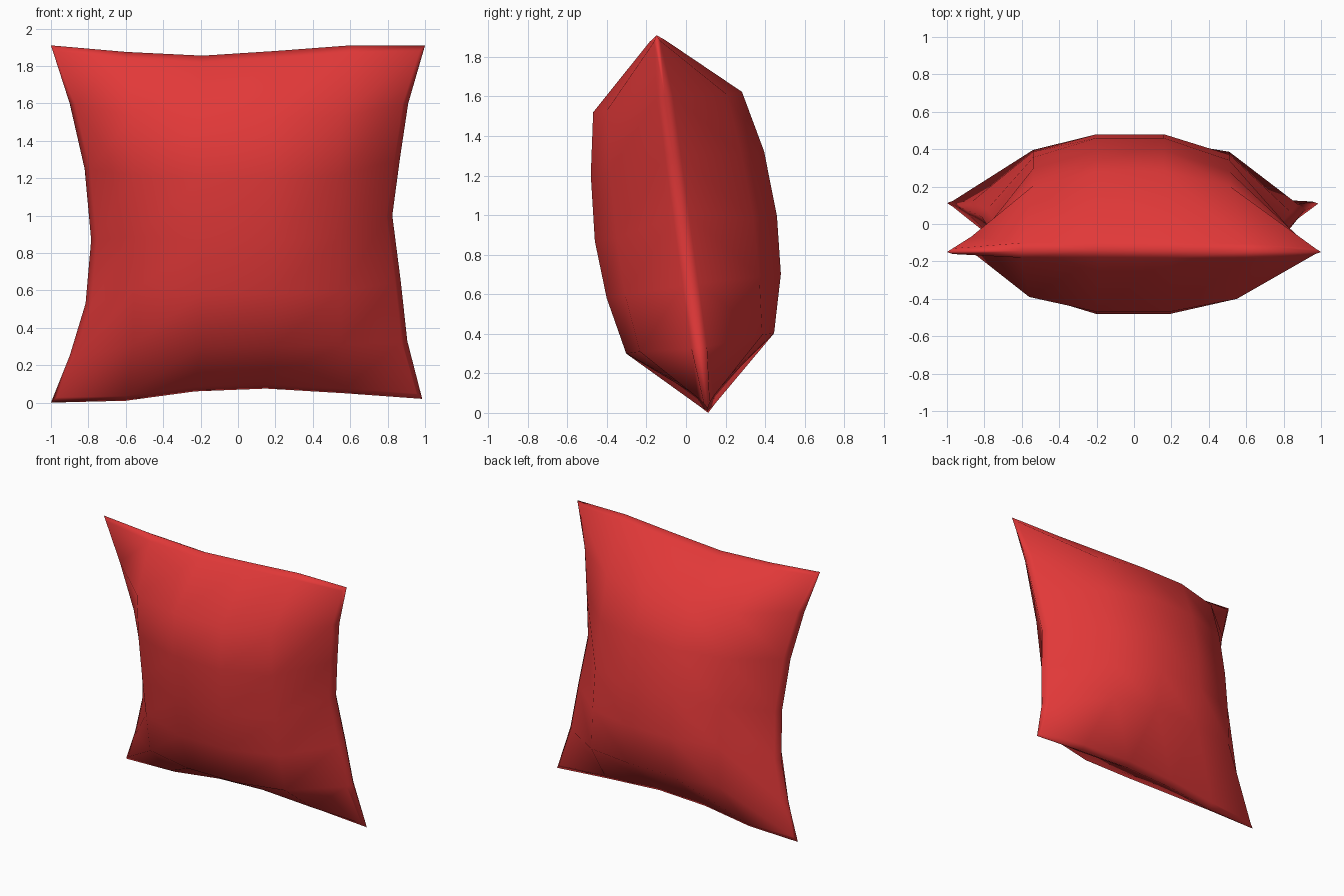
import bpy, bmesh

if "Cube" in bpy.data.objects:
    bpy.data.objects.remove(bpy.data.objects["Cube"])

# Seam outline: left/right edges bottom to top, bottom/top edges left to right
LEFT = [(-1, 0), (-.9, .25), (-.815, .53), (-.785, .87), (-.82, 1.25), (-.9, 1.6), (-1, 1.91)]
RIGHT = [(.985, .02), (.905, .33), (.87, .65), (.825, 1.0), (.865, 1.3), (.91, 1.6), (1, 1.91)]
BOTTOM = [(-1, 0), (-.6, .01), (-.23, .06), (.15, .075), (.57, .05), (.985, .02)]
TOP = [(-1, 1.91), (-.6, 1.875), (-.19, 1.855), (.2, 1.88), (.6, 1.91), (1, 1.91)]
# Puffed interior of the front (1) and back (-1) panels
COLS = {1: [-.56, -.2, .19, .55], -1: [-.54, -.2, .16, .51]}
ROWS = [.35, .64, .93, 1.26, 1.57]
LEFT_DEPTH = {1: [.30, .31, .315, .315, .29], -1: [.335, .365, .375, .36, .31]}
RIGHT_DEPTH = {1: [.30, .335, .34, .33, .30], -1: [.325, .35, .36, .345, .31]}
MID_DEPTH = {1: [.37, .43, .45, .425, .37], -1: [.385, .46, .48, .46, .39]}
NX, NZ = 6, 7


def place(x, z, d):
    """Point on the leaning mid plane, pushed d along its normal (front positive)."""
    return (x, .112 - .137 * z - .99 * d, z - .136 * d)


def outline(i, j):
    if j == 0:
        return BOTTOM[i]
    if j == NZ - 1:
        return TOP[i]
    return LEFT[j] if i == 0 else RIGHT[j]


def panel_point(side, i, j):
    at_side, at_end = i in (0, NX - 1), j in (0, NZ - 1)
    if at_side or at_end:  # rim, pinched to a point at the corners
        x, z = outline(i, j)
        if at_side:
            x += .03 if i == 0 else -.03
        if at_end:
            z += .03 if j == 0 else -.03
        d = .015 if at_side and at_end else .04
    else:
        x, z = COLS[side][i - 1], ROWS[j - 1]
        depth = LEFT_DEPTH if i == 1 else RIGHT_DEPTH if i == NX - 2 else MID_DEPTH
        d = depth[side][j - 1]
    return place(x, z, side * d)


bm = bmesh.new()
loop = ([(i, 0) for i in range(NX - 1)] + [(NX - 1, j) for j in range(NZ - 1)]
        + [(i, NZ - 1) for i in range(NX - 1, 0, -1)] + [(0, j) for j in range(NZ - 1, 0, -1)])

# Seam edge
seam = {k: bm.verts.new(place(*outline(*k), 0)) for k in loop}

# Front and back panels, each joined to the seam by a narrow rim
for side in (1, -1):
    g = {(i, j): bm.verts.new(panel_point(side, i, j)) for i in range(NX) for j in range(NZ)}
    for i in range(NX - 1):
        for j in range(NZ - 1):
            bm.faces.new((g[i, j], g[i + 1, j], g[i + 1, j + 1], g[i, j + 1]))
    for a, b in zip(loop, loop[1:] + loop[:1]):
        bm.faces.new((seam[a], seam[b], g[b], g[a]))

bmesh.ops.recalc_face_normals(bm, faces=bm.faces)
for f in bm.faces:
    f.smooth = True
mesh = bpy.data.meshes.new("cushion")
bm.to_mesh(mesh)
bm.free()

# Red fabric
red = bpy.data.materials.new("red fabric")
red.diffuse_color = (.76, .04, .04, 1)
red.use_nodes = True
red.node_tree.nodes["Principled BSDF"].inputs["Base Color"].default_value = red.diffuse_color
mesh.materials.append(red)
bpy.context.collection.objects.link(bpy.data.objects.new("cushion", mesh))
